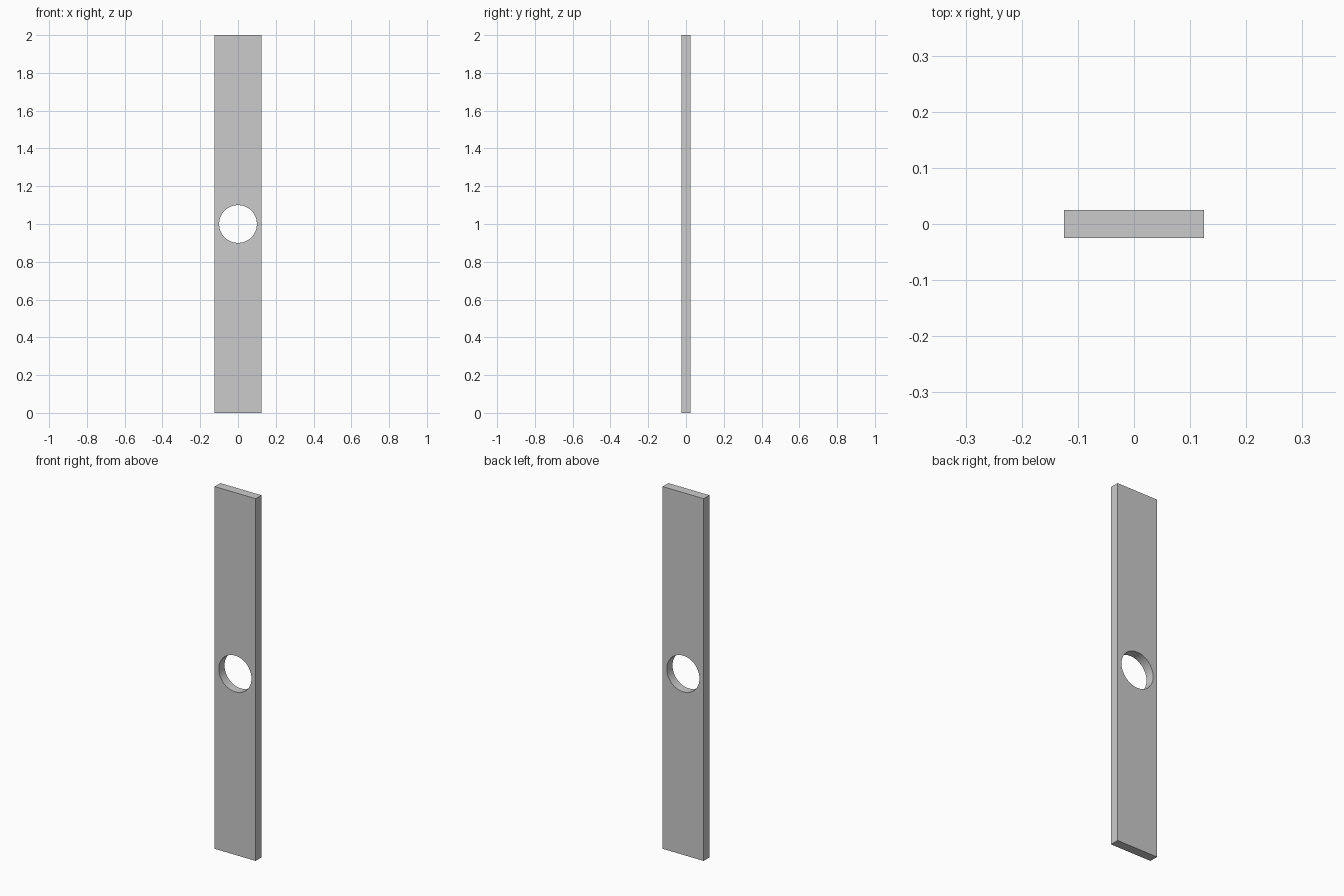
import bpy
from math import radians

if "Cube" in bpy.data.objects:
    bpy.data.objects.remove(bpy.data.objects["Cube"])

# Flat upright plate
bpy.ops.mesh.primitive_cube_add(size=1, location=(0, 0, 1))
plate = bpy.context.object
plate.name = "plate"
plate.scale = (0.25, 0.05, 2.0)
bpy.ops.object.transform_apply(location=True, rotation=True, scale=True)

# Round cutter for the central through hole
bpy.ops.mesh.primitive_cylinder_add(vertices=64, radius=0.1, depth=0.2,
                                    location=(0, 0, 1), rotation=(radians(90), 0, 0))
cutter = bpy.context.object
cutter.name = "hole_cutter"
cutter.hide_render = True

# Cut the hole, then remove the cutter
hole = plate.modifiers.new("hole", 'BOOLEAN')
hole.operation = 'DIFFERENCE'
hole.solver = 'EXACT'
hole.object = cutter
bpy.ops.object.select_all(action='DESELECT')
plate.select_set(True)
bpy.context.view_layer.objects.active = plate
bpy.ops.object.modifier_apply(modifier=hole.name)
bpy.data.objects.remove(cutter)
bpy.ops.object.shade_smooth_by_angle(angle=radians(30))
